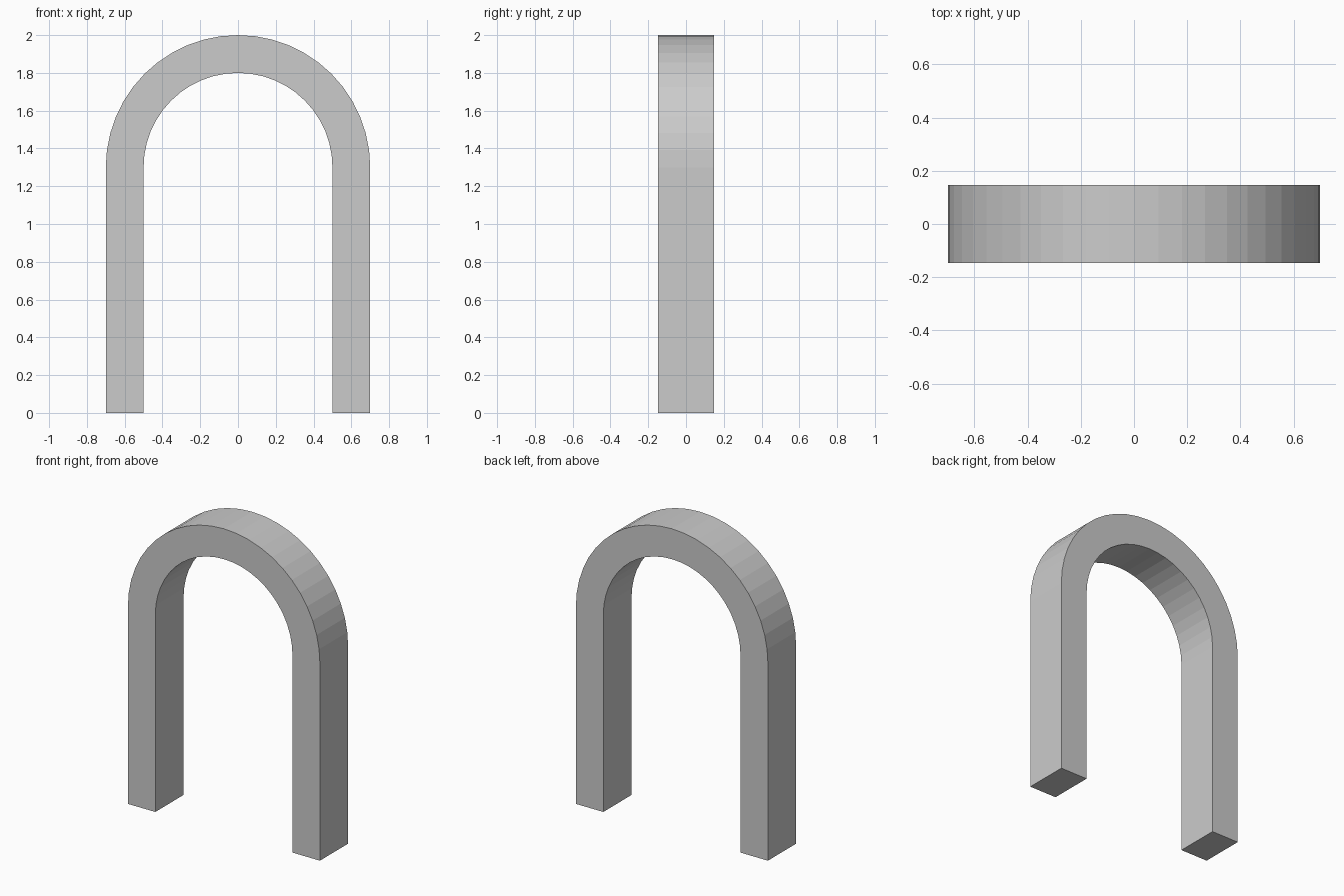
import bpy, bmesh
from math import cos, sin, pi

if "Cube" in bpy.data.objects:
    bpy.data.objects.remove(bpy.data.objects["Cube"])

OUTER, INNER = 0.7, 0.5      # arch radii
SPRING = 1.3                 # height where the curve starts
HALF_DEPTH = 0.147
SEGMENTS = 24


def arch_line(r):
    """Leg foot, half circle, other leg foot, as (x, z) points."""
    arc = [(r * cos(pi * i / SEGMENTS), SPRING + r * sin(pi * i / SEGMENTS))
           for i in range(SEGMENTS + 1)]
    return [(r, 0)] + arc + [(-r, 0)]


# Front face of the arch as a quad strip, then extruded to full depth
bm = bmesh.new()
outer, inner = ([bm.verts.new((x, -HALF_DEPTH, z)) for x, z in arch_line(r)]
                for r in (OUTER, INNER))
for i in range(len(outer) - 1):
    bm.faces.new((outer[i], outer[i + 1], inner[i + 1], inner[i]))
result = bmesh.ops.extrude_face_region(bm, geom=bm.faces[:], use_keep_orig=True)
moved = [g for g in result["geom"] if isinstance(g, bmesh.types.BMVert)]
bmesh.ops.translate(bm, verts=moved, vec=(0, 2 * HALF_DEPTH, 0))
bmesh.ops.recalc_face_normals(bm, faces=bm.faces[:])

mesh = bpy.data.meshes.new("arch")
bm.to_mesh(mesh)
bm.free()
arch = bpy.data.objects.new("arch", mesh)
bpy.context.collection.objects.link(arch)
